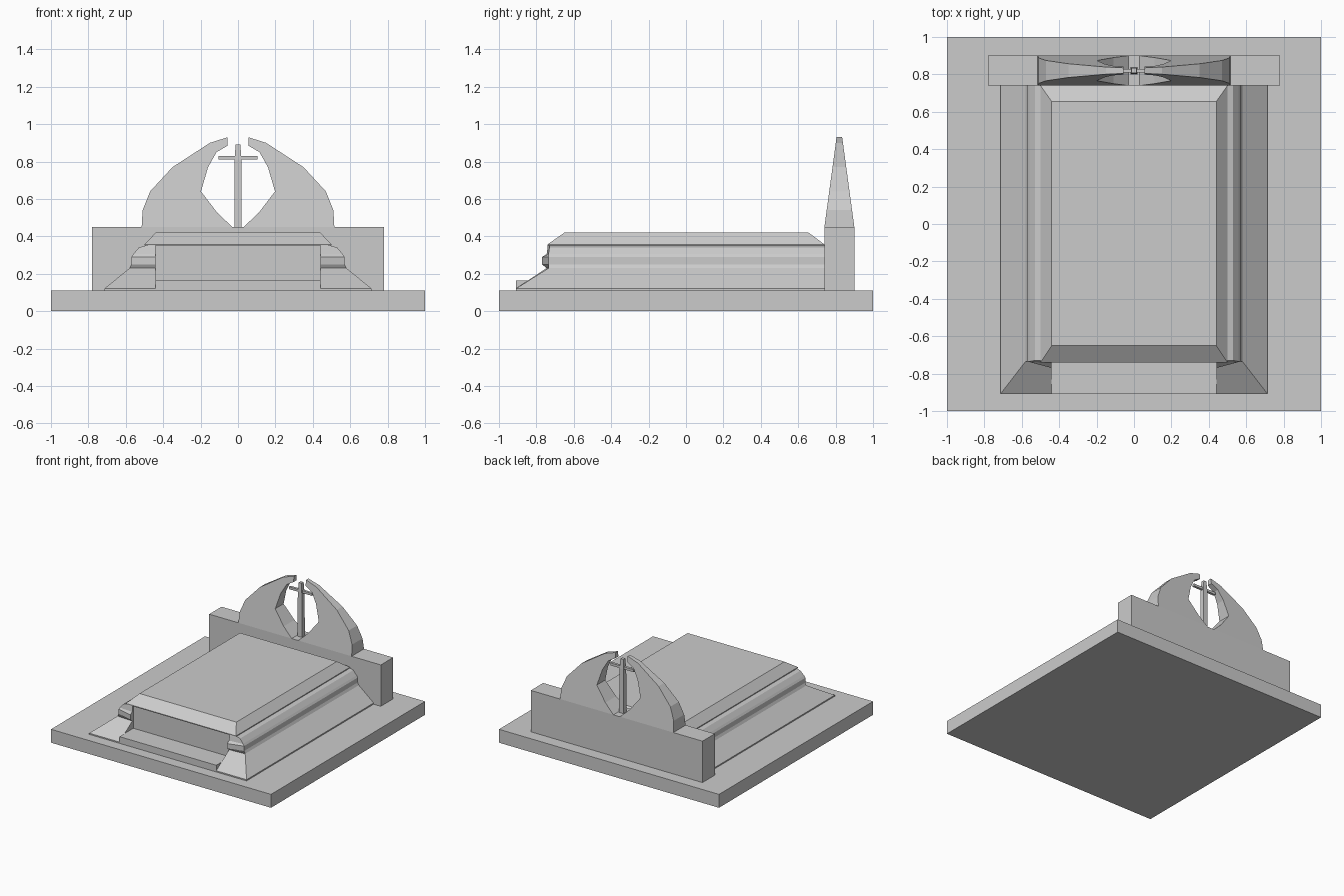
import bpy

if "Cube" in bpy.data.objects:
    bpy.data.objects.remove(bpy.data.objects["Cube"])


def mesh(name, verts, faces):
    me = bpy.data.meshes.new(name)
    me.from_pydata(verts, [], faces)
    me.update()
    ob = bpy.data.objects.new(name, me)
    bpy.context.collection.objects.link(ob)
    return ob


def loft(name, rings):
    # closed solid through equal-sized rings of points
    n = len(rings[0])
    faces = [list(range(n))[::-1], [(len(rings) - 1) * n + i for i in range(n)]]
    for r in range(len(rings) - 1):
        for i in range(n):
            j = (i + 1) % n
            faces.append([r * n + i, r * n + j, r * n + n + j, r * n + n + i])
    ob = mesh(name, [p for ring in rings for p in ring], faces)
    import bmesh
    bm = bmesh.new()
    bm.from_mesh(ob.data)
    bmesh.ops.recalc_face_normals(bm, faces=bm.faces)
    bm.to_mesh(ob.data)
    bm.free()
    return ob


def rect(x0, x1, y0, y1, z):
    return [(x0, y0, z), (x1, y0, z), (x1, y1, z), (x0, y1, z)]


def box(name, x0, x1, y0, y1, z0, z1):
    return loft(name, [rect(x0, x1, y0, y1, z0), rect(x0, x1, y0, y1, z1)])


# plinth, headstone block, grave body and front step
box("plinth", -1, 1, -1, 1, 0, 0.11)
box("headstone_block", -0.78, 0.78, 0.74, 0.90, 0.11, 0.45)
box("grave_body", -0.45, 0.45, -0.73, 0.74, 0.11, 0.353)
box("front_step", -0.44, 0.44, -0.91, -0.72, 0.11, 0.165)

# bevelled cover slab
loft("cover_slab", [rect(-0.50, 0.50, -0.74, 0.74, 0.35),
                    rect(-0.50, 0.50, -0.74, 0.74, 0.357),
                    rect(-0.44, 0.44, -0.65, 0.655, 0.42)])

# moulded side rails: outer x, front y inside, front y outside, z
LEVELS = [(0.715, -0.91, -0.91, 0.11), (0.715, -0.91, -0.91, 0.12),
          (0.58, -0.745, -0.735, 0.23), (0.57, -0.77, -0.735, 0.25),
          (0.57, -0.77, -0.735, 0.29), (0.56, -0.745, -0.735, 0.305),
          (0.53, -0.74, -0.73, 0.34), (0.49, -0.74, -0.73, 0.352)]

# wing outline in x, z; thickness tapers towards the tip
WING = [(0.03, 0.45), (0.515, 0.45), (0.51, 0.54), (0.47, 0.64), (0.35, 0.77),
        (0.15, 0.90), (0.055, 0.93), (0.055, 0.885), (0.115, 0.85),
        (0.16, 0.77), (0.198, 0.64), (0.11, 0.525)]


def half_depth(z):
    return 0.08 - (z - 0.45) * 0.065 / 0.48


for side, s in (("left", -1), ("right", 1)):
    loft(side + "_rail", [[(s * 0.44, yi, z), (s * xo, yf, z),
                           (s * xo, 0.74, z), (s * 0.44, 0.74, z)]
                          for xo, yi, yf, z in LEVELS])
    loft(side + "_wing", [[(s * x, 0.82 + d * half_depth(z), z) for x, z in WING]
                          for d in (-1, 1)])

# slim cross between the wings
loft("cross_post", [rect(-w, w, 0.82 - w, 0.82 + w, z)
                    for w, z in ((0.02, 0.45), (0.018, 0.81), (0.013, 0.89))])
box("cross_bar", -0.105, 0.105, 0.81, 0.83, 0.81, 0.83)
